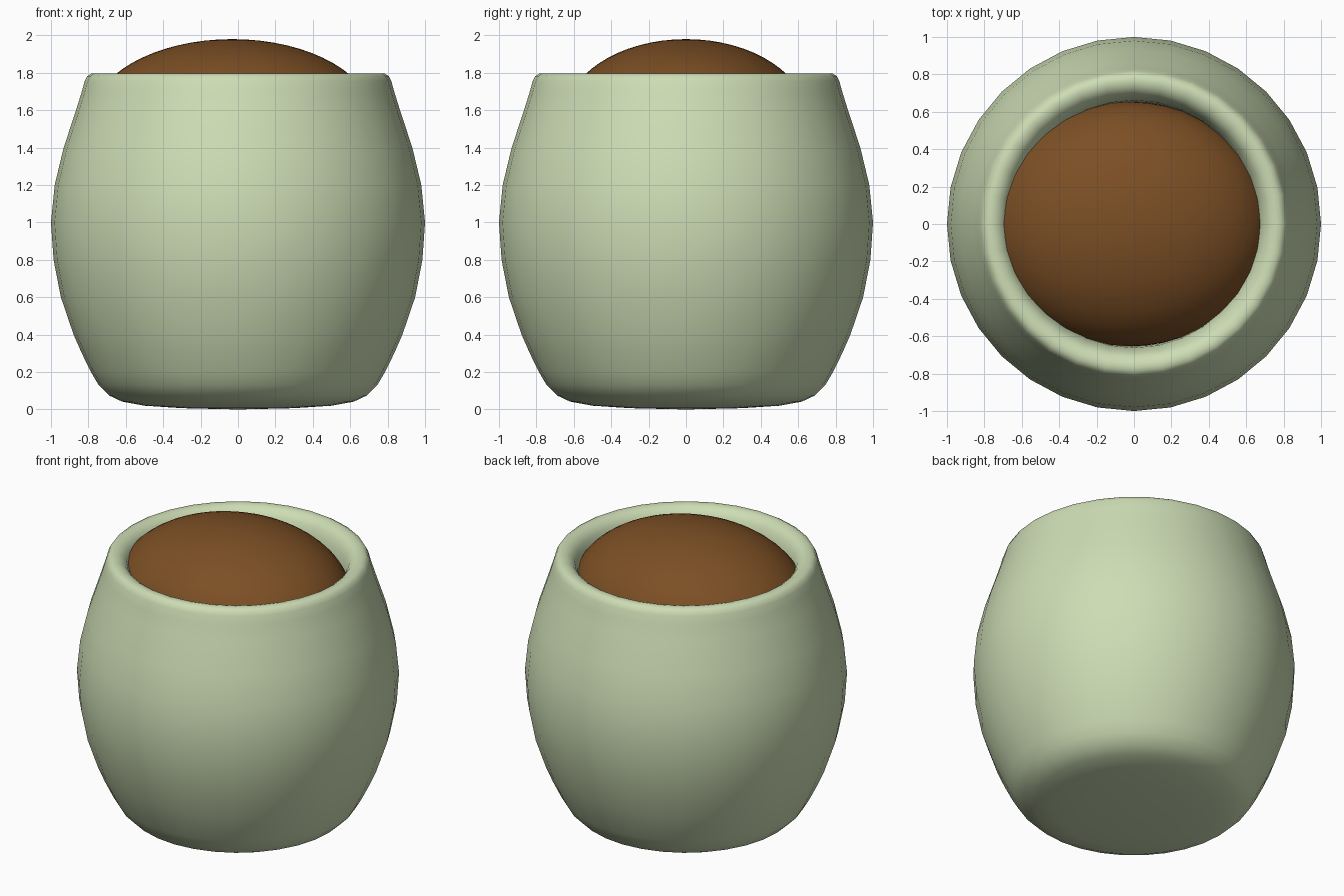
import bpy
import bmesh
import math

cube = bpy.data.objects.get("Cube")
if cube:
    bpy.data.objects.remove(cube, do_unlink=True)


def make_material(name, rgb):
    mat = bpy.data.materials.new(name)
    mat.use_nodes = True
    mat.diffuse_color = (*rgb, 1)
    mat.node_tree.nodes["Principled BSDF"].inputs["Base Color"].default_value = (*rgb, 1)
    return mat


def add_object(name, bm, mat):
    bmesh.ops.recalc_face_normals(bm, faces=bm.faces)
    for face in bm.faces:
        face.smooth = True
    mesh = bpy.data.meshes.new(name)
    bm.to_mesh(mesh)
    bm.free()
    mesh.materials.append(mat)
    obj = bpy.data.objects.new(name, mesh)
    bpy.context.collection.objects.link(obj)
    return obj


def lathe(name, profile, mat, segments=32):
    bm = bmesh.new()
    verts = [bm.verts.new((r, 0, z)) for r, z in profile]
    edges = [bm.edges.new(pair) for pair in zip(verts, verts[1:])]
    bmesh.ops.spin(bm, geom=verts + edges, cent=(0, 0, 0), axis=(0, 0, 1),
                   angle=math.tau, steps=segments, use_merge=True)
    bmesh.ops.remove_doubles(bm, verts=bm.verts, dist=0.0005)
    return add_object(name, bm, mat)


glaze = make_material("pale green glaze", (0.61, 0.72, 0.46))
earth = make_material("brown soil", (0.20, 0.078, 0.018))

# Bulging pot: underside, outer wall, rounded rim, then inner wall and floor
outer = [(0, 0), (0.3, 0.007), (0.5, 0.02), (0.62, 0.042), (0.69, 0.075),
         (0.745, 0.13), (0.786, 0.2), (0.835, 0.3), (0.879, 0.4), (0.947, 0.6),
         (0.986, 0.8), (1.0, 1.0), (0.98, 1.2), (0.932, 1.4), (0.866, 1.6),
         (0.835, 1.7), (0.82, 1.755), (0.806, 1.782), (0.785, 1.795)]
inner = [(0.76, 1.797), (0.735, 1.79), (0.712, 1.775), (0.692, 1.75),
         (0.675, 1.707), (0.662, 1.65), (0.655, 1.55), (0.655, 1.2), (0, 1.1)]
lathe("pot", outer + inner, glaze)

# Domed mound of soil, slightly wider sideways and off centre
bm = bmesh.new()
bmesh.ops.create_uvsphere(bm, u_segments=48, v_segments=32, radius=1)
bmesh.ops.scale(bm, vec=(0.76, 0.655, 0.436), verts=bm.verts)
bmesh.ops.translate(bm, vec=(-0.03, 0, 1.544), verts=bm.verts)
add_object("soil_mound", bm, earth)
